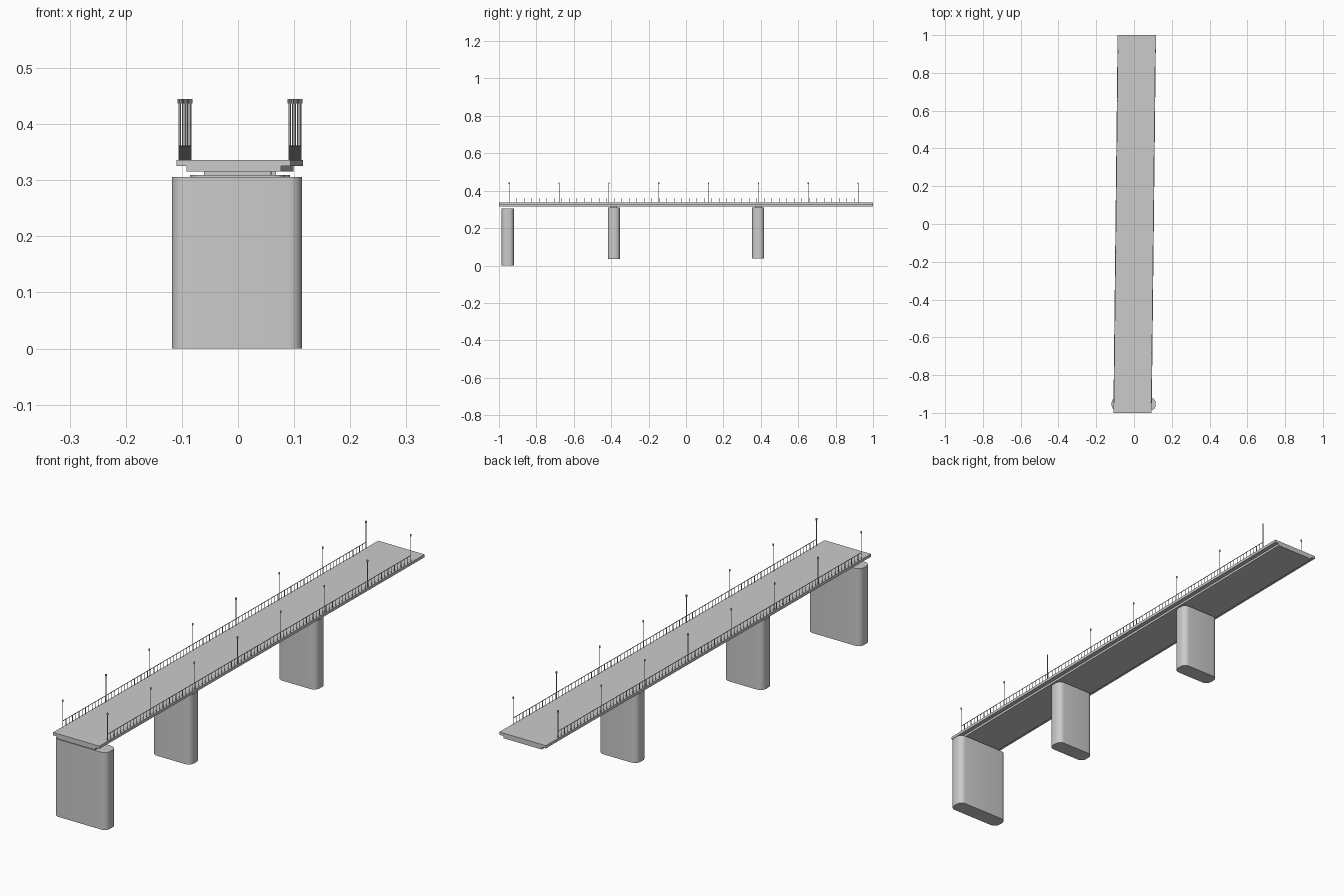
import bpy, bmesh, math

if "Cube" in bpy.data.objects:
    bpy.data.objects.remove(bpy.data.objects["Cube"])

# The bridge axis is turned very slightly in plan
def cx(y):
    return 0.0035 + 0.0112 * y

def finish(name, bm, smooth=False):
    bmesh.ops.recalc_face_normals(bm, faces=bm.faces)
    me = bpy.data.meshes.new(name)
    bm.to_mesh(me)
    bm.free()
    ob = bpy.data.objects.new(name, me)
    bpy.context.collection.objects.link(ob)
    if smooth:
        bpy.context.view_layer.objects.active = ob
        ob.select_set(True)
        bpy.ops.object.shade_smooth_by_angle(angle=math.radians(35))
        ob.select_set(False)
    return ob

def prism(bm, low, high):
    """Closed solid between two matching outlines."""
    a = [bm.verts.new(p) for p in low]
    b = [bm.verts.new(p) for p in high]
    bm.faces.new(a)
    bm.faces.new(b[::-1])
    n = len(a)
    for i in range(n):
        j = (i + 1) % n
        bm.faces.new((a[i], a[j], b[j], b[i]))

def along(bm, profile, y0, y1, offset=0):
    """Sweep an x-z profile along the bridge axis."""
    prism(bm, *[[(cx(y) + offset + x, y, z) for x, z in profile] for y in (y0, y1)])

def upright(bm, x, y, z0, z1, r, sides=4):
    pts = [(x + r * math.cos(2 * math.pi * (i + .5) / sides),
            y + r * math.sin(2 * math.pi * (i + .5) / sides)) for i in range(sides)]
    prism(bm, [(u, v, z0) for u, v in pts], [(u, v, z1) for u, v in pts])

def rounded_block(name, x, y, hx, hy, r, z0, z1, seg=6):
    pts = []
    for k, (sx, sy) in enumerate(((1, 1), (-1, 1), (-1, -1), (1, -1))):
        for i in range(seg + 1):
            a = math.pi / 2 * (k + i / seg)
            pts.append((x + sx * (hx - r) + r * math.cos(a),
                        y + sy * (hy - r) + r * math.sin(a)))
    bm = bmesh.new()
    prism(bm, [(u, v, z0) for u, v in pts], [(u, v, z1) for u, v in pts])
    finish(name, bm, True)

# Deck: wide slab over a narrower girder
bm = bmesh.new()
half = [(0.084, 0.316), (0.084, 0.325), (0.1015, 0.325), (0.1015, 0.336)]
along(bm, half + [(-x, z) for x, z in reversed(half)], -1, 1)
finish("deck", bm)

# End pier and the two river piers with bearing blocks
rounded_block("end_pier", -0.002, -0.953, 0.116, 0.0325, 0.024, 0, 0.306)
for name, y, z0 in (("near_pier", -0.386, 0.034), ("far_pier", 0.386, 0.038)):
    rounded_block(name, cx(y), y, 0.085, 0.032, 0.024, z0, 0.309)
    bm = bmesh.new()
    along(bm, [(-0.06, 0.308), (0.06, 0.308), (0.06, 0.317), (-0.06, 0.317)],
          y - 0.018, y + 0.018)
    finish(name + "_bearing", bm)

START, END, TOP = -0.945, 0.92, 0.336
for side, s in (("left", -1), ("right", 1)):
    off = s * 0.098
    # Railing: balusters and a thin handrail
    bm = bmesh.new()
    n = 93
    for i in range(n + 1):
        y = START + (END - START) * i / n
        upright(bm, cx(y) + off, y, TOP, 0.361, 0.0011)
    along(bm, [(-0.001, 0.3605), (0.001, 0.3605), (0.001, 0.3622), (-0.001, 0.3622)],
          START, END, off)
    finish(side + "_railing", bm)

    # Lamp posts with small heads
    bm = bmesh.new()
    for i in range(8):
        y = START + (END - START) * i / 7
        x = cx(y) + off
        upright(bm, x, y, TOP, 0.438, 0.0011, 6)
        upright(bm, x, y, 0.437, 0.445, 0.003, 8)
    finish(side + "_lamp_posts", bm)
